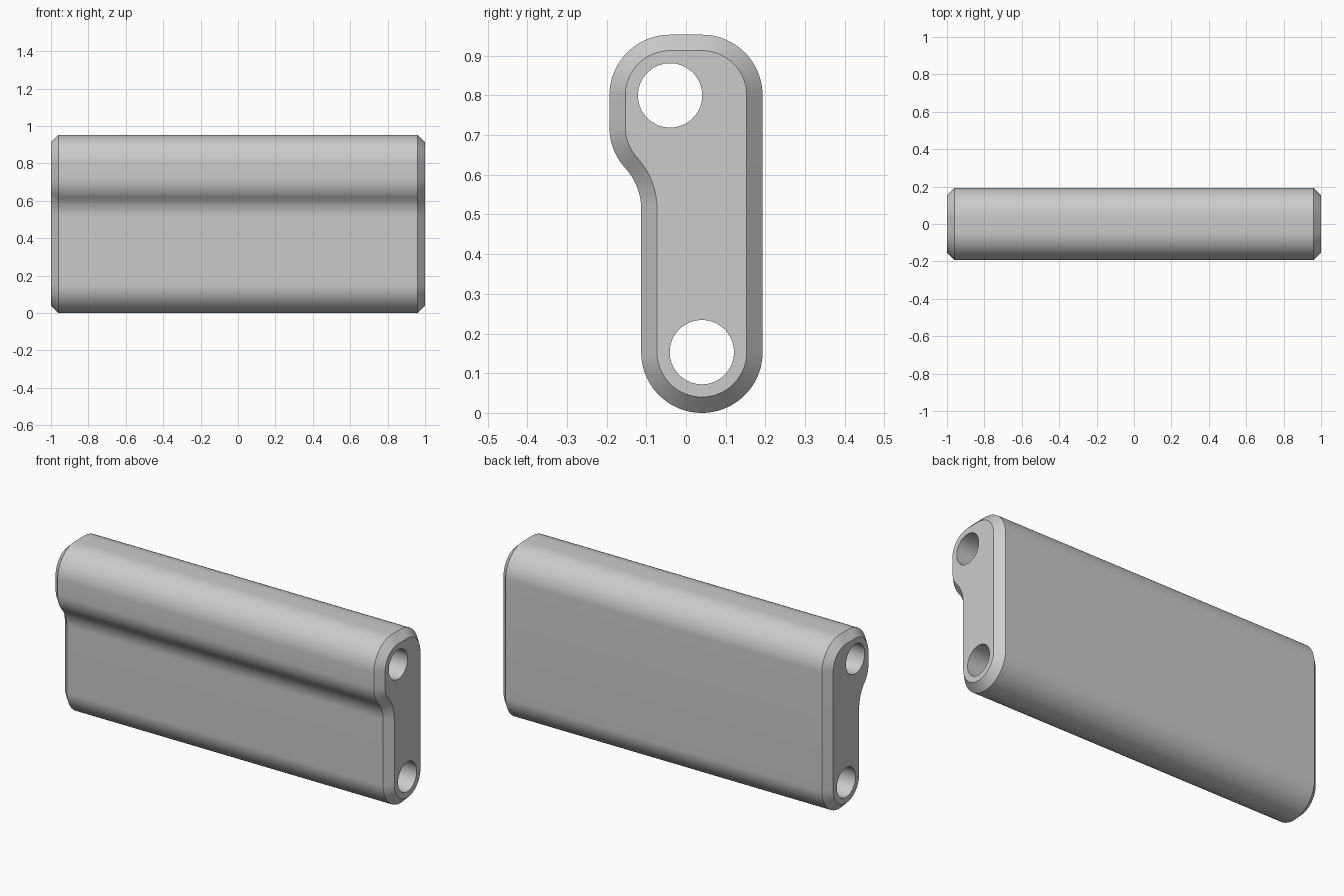
import bpy
import bmesh
from math import cos, sin, pi, asin, sqrt

cube = bpy.data.objects.get("Cube")
if cube:
    bpy.data.objects.remove(cube, do_unlink=True)

R = 0.153          # outer corner radius
OFF = 0.04         # sideways offset of the two bores
TOP, WAIST = 0.80, 0.72
BORE = 0.081
CHAMFER = 0.04
HALF = 1.0


def arc(cy, cz, r, a0, a1, n):
    return [(cy + r * cos(a0 + (a1 - a0) * i / n),
             cz + r * sin(a0 + (a1 - a0) * i / n)) for i in range(n + 1)]


def section(d):
    """Outline in y, z, inset by d; tangent arcs joined by straight runs."""
    hollow_y = OFF - 2 * R
    dy = -OFF - hollow_y
    dz = sqrt(4 * R * R - dy * dy)
    t = asin(dz / (2 * R))                      # slope where the two arcs meet
    pts = arc(OFF, R, R - d, -pi, 0, 48)                        # rounded foot
    pts += arc(OFF, TOP, R - d, 0, pi / 2, 24)                  # back shoulder
    pts += arc(-OFF, TOP, R - d, pi / 2, pi, 24)                # front shoulder
    pts += arc(-OFF, WAIST, R - d, pi, pi + t, 14)              # bulge underside
    pts += arc(hollow_y, WAIST - dz, R + d, t, 0, 14)[1:]       # concave neck
    return pts


bm = bmesh.new()


def ring(pts, x):
    return [bm.verts.new((x, y, z)) for y, z in pts]


def bridge(a, b):
    for i in range(len(a)):
        j = (i + 1) % len(a)
        bm.faces.new((a[i], a[j], b[j], b[i]))


def loop_edges(loop):
    return [bm.edges.get((loop[i - 1], loop[i])) for i in range(len(loop))]


# Extruded body with chamfered ends
stations = [(-HALF, CHAMFER), (CHAMFER - HALF, 0), (HALF - CHAMFER, 0), (HALF, CHAMFER)]
rings = [ring(section(d), x) for x, d in stations]
for a, b in zip(rings, rings[1:]):
    bridge(a, b)

# Two through bores
ends = [[rings[0]], [rings[-1]]]
for cy, cz in ((-OFF, TOP), (OFF, R)):
    circle = arc(cy, cz, BORE, 0, 2 * pi, 64)[:-1]
    pair = [ring(circle, -HALF), ring(circle, HALF)]
    bridge(*pair)
    for end, loop in zip(ends, pair):
        end.append(loop)

# Flat end faces around the bores
for end, side in zip(ends, (-1, 1)):
    edges = [e for loop in end for e in loop_edges(loop)]
    bmesh.ops.triangle_fill(bm, edges=edges, use_beauty=True, use_dissolve=False,
                            normal=(side, 0, 0))
bmesh.ops.recalc_face_normals(bm, faces=bm.faces[:])

mesh = bpy.data.meshes.new("link_bar")
bm.to_mesh(mesh)
bm.free()
bar = bpy.data.objects.new("link_bar", mesh)
bpy.context.collection.objects.link(bar)

# Plain grey
grey = bpy.data.materials.new("plain_grey")
grey.use_nodes = True
colour = (0.6, 0.6, 0.6, 1)
grey.diffuse_color = colour
grey.node_tree.nodes["Principled BSDF"].inputs["Base Color"].default_value = colour
mesh.materials.append(grey)

bpy.ops.object.select_all(action='DESELECT')
bar.select_set(True)
bpy.context.view_layer.objects.active = bar
bpy.ops.object.shade_smooth_by_angle(angle=pi / 6)
